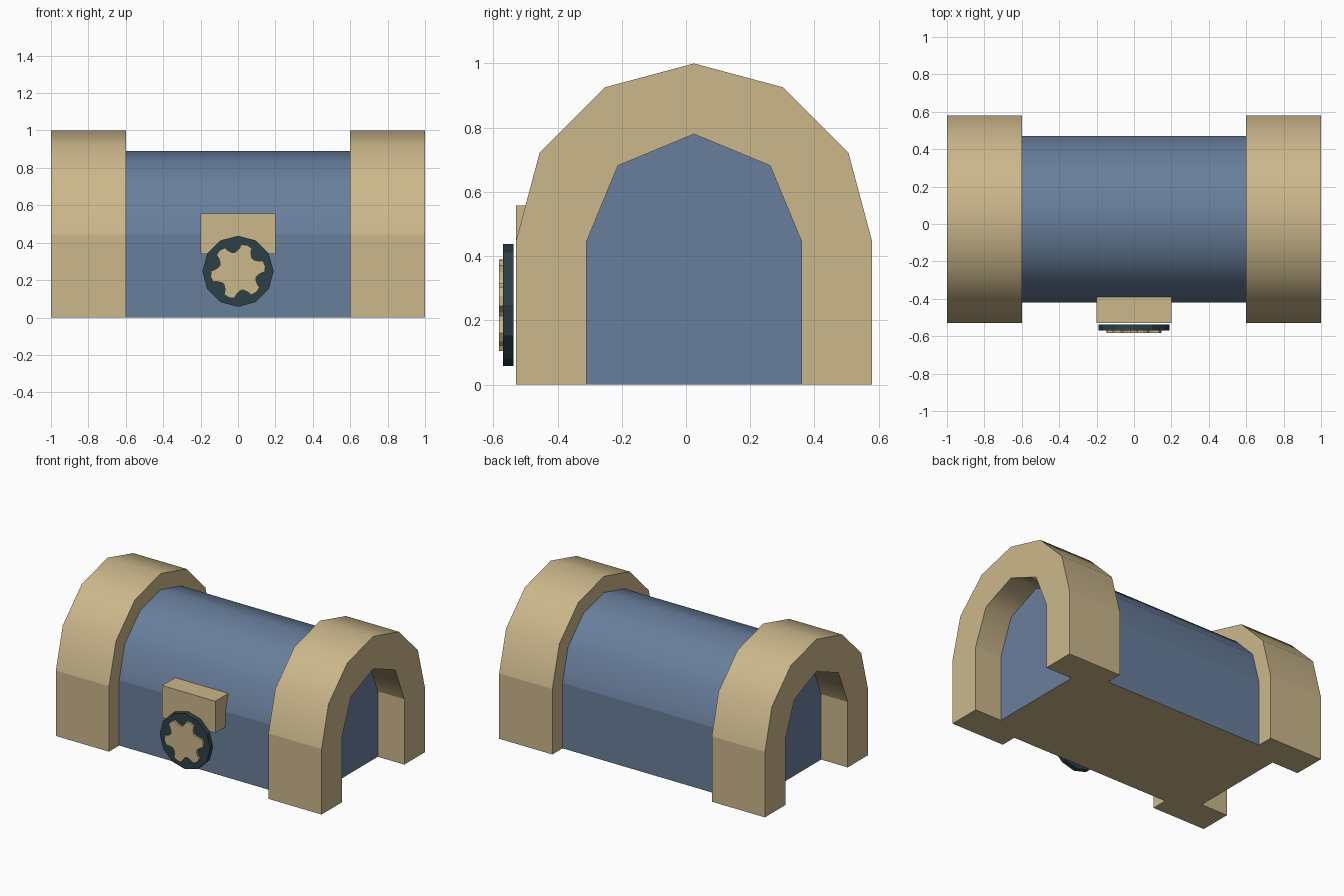
import bpy, bmesh, math

if "Cube" in bpy.data.objects:
    bpy.data.objects.remove(bpy.data.objects["Cube"])

YC, SPRING = 0.025, 0.445   # arch centre line and spring height


def material(name, rgb):
    m = bpy.data.materials.new(name)
    m.diffuse_color = (*rgb, 1)
    m.use_nodes = True
    m.node_tree.nodes["Principled BSDF"].inputs["Base Color"].default_value = m.diffuse_color
    return m


TAN = material("tan", (0.60, 0.475, 0.26))
BLUE = material("blue", (0.141, 0.212, 0.335))
TEAL = material("dark teal", (0.026, 0.051, 0.061))


def finish(bm, name, mats):
    bmesh.ops.recalc_face_normals(bm, faces=bm.faces)
    me = bpy.data.meshes.new(name)
    bm.to_mesh(me)
    bm.free()
    for m in mats:
        me.materials.append(m)
    ob = bpy.data.objects.new(name, me)
    bpy.context.collection.objects.link(ob)
    return ob


def arch(r, n):
    """Vertical walls topped by a half circle of n segments, as (y, z)."""
    arc = [(YC + r * math.cos(math.pi * i / n), SPRING + r * math.sin(math.pi * i / n))
           for i in range(n + 1)]
    return [(YC + r, 0)] + arc + [(YC - r, 0)]


def extrude(bm, pts, vec):
    """Extrude a closed 3D outline along vec."""
    face = bm.faces.new([bm.verts.new(p) for p in pts])
    new = bmesh.ops.extrude_face_region(bm, geom=[face], use_keep_orig=True)["geom"]
    bmesh.ops.translate(bm, vec=vec, verts=[v for v in new if isinstance(v, bmesh.types.BMVert)])


def smooth_vault(bm):
    """Smooth only the curved strips, leaving walls and ends crisp."""
    bm.normal_update()
    curved = {f for f in bm.faces
              if abs(f.normal.x) < 0.5 and min(v.co.z for v in f.verts) > SPRING - 0.001}
    for f in bm.faces:
        f.smooth = f in curved
    for e in bm.edges:
        e.smooth = all(f in curved for f in e.link_faces)


def vault(name, x0, x1, r, n):
    """Solid vaulted block, blue with a tan underside."""
    bm = bmesh.new()
    extrude(bm, [(x0, y, z) for y, z in arch(r, n)], (x1 - x0, 0, 0))
    smooth_vault(bm)
    for f in bm.faces:
        f.material_index = int(max(v.co.z for v in f.verts) < 0.001)
    return finish(bm, name, [BLUE, TAN])


def end_arch(name, x0, x1):
    """Thick arch band: 6 segments outside, 4 inside."""
    bm = bmesh.new()
    outline = arch(0.555, 6) + arch(0.335, 4)[::-1]
    extrude(bm, [(x0, y, z) for y, z in outline], (x1 - x0, 0, 0))
    smooth_vault(bm)
    return finish(bm, name, [TAN])


def front_plate(name, pts, y0, y1, mat):
    """Outline in x, z given thickness along y."""
    bm = bmesh.new()
    extrude(bm, [(x, y0, z) for x, z in pts], (0, y1 - y0, 0))
    return finish(bm, name, [mat])


# Chest body, end arches and recessed end panels
vault("body", -0.6, 0.6, 0.445, 6)
for side, s in (("left", -1), ("right", 1)):
    end_arch(side + "_arch", *sorted((s * 0.6, s * 1.0)))
    vault(side + "_end_panel", *sorted((s * 0.6, s * 0.8)), 0.335, 4)

# Latch block on the front
front_plate("latch", [(-0.2, 0.34), (0.2, 0.34), (0.2, 0.557), (-0.2, 0.557)],
            -0.53, -0.38, TAN)

# Round lock disc with a six-lobed emblem
LZ = 0.247


def polar(r, deg):
    a = math.radians(deg)
    return (r * math.cos(a), LZ + r * math.sin(a))


front_plate("lock_disc", [polar(0.19, 30 * i) for i in range(12)], -0.57, -0.538, TEAL)
lobe = [(0.107, -23), (0.125, -15), (0.144, -12), (0.149, 0),
        (0.144, 12), (0.125, 15), (0.107, 23), (0.102, 30)]
front_plate("lock_emblem", [polar(r, 11 + 60 * k + a) for k in range(6) for r, a in lobe],
            -0.583, -0.569, TAN)
